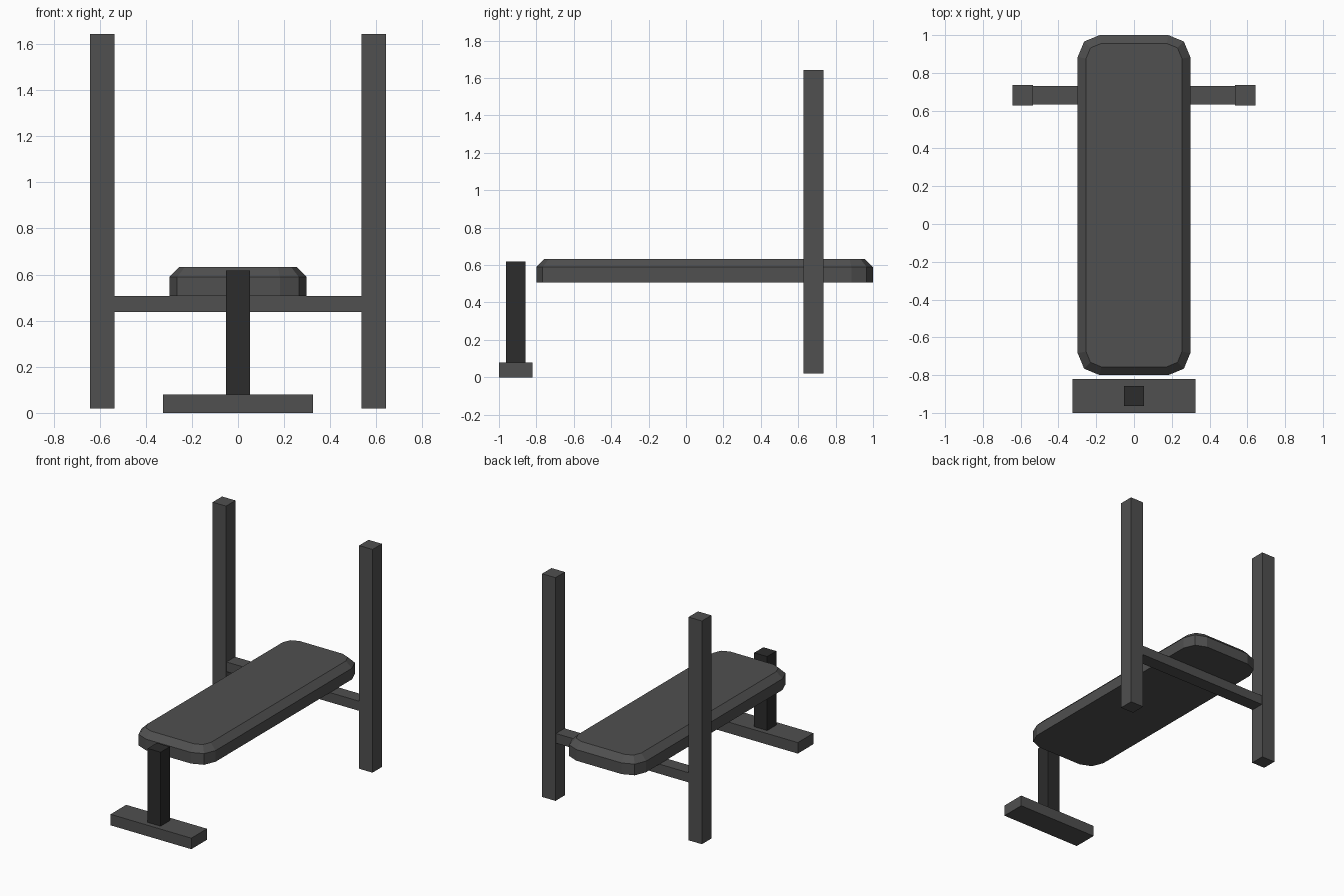
import bpy, bmesh

if "Cube" in bpy.data.objects:
    bpy.data.objects.remove(bpy.data.objects["Cube"])

def material(name, v):
    m = bpy.data.materials.new(name)
    m.diffuse_color = (v, v, v, 1)
    m.use_nodes = True
    m.node_tree.nodes["Principled BSDF"].inputs["Base Color"].default_value = m.diffuse_color
    return m

DARK = material("dark_grey", 0.08)
BLACK = material("black", 0.025)

def box(name, lo, hi, mat=DARK, edit=None):
    """Axis-aligned box between two corners, with an optional bmesh edit."""
    bm = bmesh.new()
    bmesh.ops.create_cube(bm, size=1)
    for v in bm.verts:
        v.co = [(l + h) / 2 + c * (h - l) for l, h, c in zip(lo, hi, v.co)]
    if edit:
        edit(bm)
    bmesh.ops.recalc_face_normals(bm, faces=bm.faces)
    me = bpy.data.meshes.new(name)
    bm.to_mesh(me)
    bm.free()
    me.materials.append(mat)
    ob = bpy.data.objects.new(name, me)
    bpy.context.collection.objects.link(ob)
    return ob

def pad_edges(bm):
    # Two-segment rounded corners in plan, then a chamfer around the top
    corners = [e for e in bm.edges
               if abs(e.verts[0].co.z - e.verts[1].co.z) > 0.01]
    bmesh.ops.bevel(bm, geom=corners, offset=0.116, segments=2,
                    profile=0.5, affect='EDGES')
    top = max(v.co.z for v in bm.verts)
    rim = [e for e in bm.edges
           if all(abs(v.co.z - top) < 1e-4 for v in e.verts)]
    bmesh.ops.bevel(bm, geom=rim, offset=0.044, segments=1, affect='EDGES')

# Padded bench
box("bench_pad", (-0.298, -0.80, 0.508), (0.298, 1.0, 0.633), edit=pad_edges)

# Rack uprights and the bar joining them under the pad
for side, s in (("left", -1), ("right", 1)):
    x = s * 0.589
    box(side + "_upright", (x - 0.054, 0.627, 0.02), (x + 0.054, 0.735, 1.643))
box("cross_bar", (-0.54, 0.632, 0.438), (0.54, 0.73, 0.508))

# Front leg and its foot
box("front_leg", (-0.052, -0.963, 0.08), (0.052, -0.858, 0.618), BLACK)
box("front_foot", (-0.325, -1.0, 0.0), (0.325, -0.82, 0.08))
